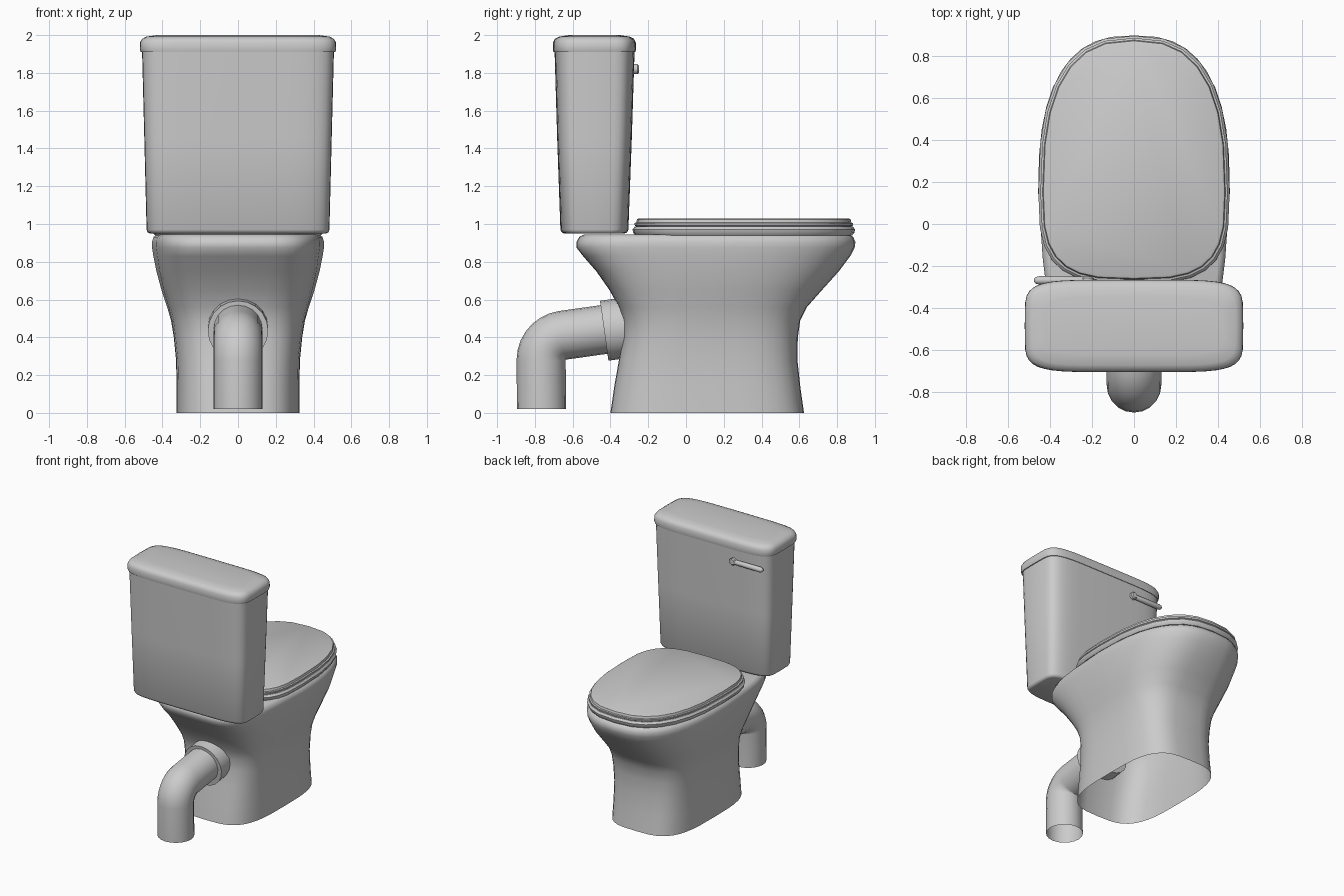
import bpy, bmesh, math
from mathutils import Vector

if "Cube" in bpy.data.objects:
    bpy.data.objects.remove(bpy.data.objects["Cube"])


def loft(name, rings, cap_start=True, cap_end=True, angle=35):
    """Skin a list of equal-length point rings into a smooth-shaded object."""
    bm = bmesh.new()
    rows = [[bm.verts.new(p) for p in ring] for ring in rings]
    n = len(rows[0])
    for a, b in zip(rows, rows[1:]):
        for i in range(n):
            j = (i + 1) % n
            bm.faces.new((a[i], a[j], b[j], b[i]))
    if cap_start:
        bm.faces.new(rows[0][::-1])
    if cap_end:
        bm.faces.new(rows[-1])
    bmesh.ops.recalc_face_normals(bm, faces=bm.faces)
    me = bpy.data.meshes.new(name)
    bm.to_mesh(me)
    bm.free()
    ob = bpy.data.objects.new(name, me)
    bpy.context.collection.objects.link(ob)
    bpy.ops.object.select_all(action='DESELECT')
    ob.select_set(True)
    bpy.context.view_layer.objects.active = ob
    bpy.ops.object.shade_smooth_by_angle(angle=math.radians(angle))
    return ob


def egg(z, y0, y1, hw, yc, nf, nr, taper=0.0, count=40):
    """Rounded outline: separate curvature for the +y and -y halves."""
    pts = []
    for i in range(count):
        t = 2 * math.pi * i / count
        c, s = math.cos(t), math.sin(t)
        e = 2 / (nf if s >= 0 else nr)
        u, v = abs(c) ** e, abs(s) ** e
        w = hw * (1 - taper * v) if s < 0 else hw
        y = yc + v * (y1 - yc) if s >= 0 else yc - v * (yc - y0)
        pts.append((math.copysign(u * w, c), y, z))
    return pts


def tube_ring(centre, axis, r, count=20):
    """Circle around an axis lying anywhere in space."""
    q = Vector(axis).to_track_quat('Z', 'Y')
    return [Vector(centre) + q @ Vector((r * math.cos(2 * math.pi * i / count),
                                         r * math.sin(2 * math.pi * i / count), 0))
            for i in range(count)]


# Pedestal and bowl in one flowing shell, open underneath
bowl = [  # z, y back, y front, half width, widest y, n front, n back, taper
    (0.00, -0.40, 0.625, 0.325, 0.11, 3.4, 3.4, 0.00),
    (0.14, -0.38, 0.605, 0.325, 0.11, 3.4, 3.4, 0.00),
    (0.28, -0.355, 0.59, 0.328, 0.11, 3.4, 3.4, 0.00),
    (0.40, -0.335, 0.592, 0.34, 0.12, 3.3, 3.5, 0.00),
    (0.49, -0.335, 0.605, 0.355, 0.12, 3.2, 3.6, 0.02),
    (0.56, -0.355, 0.64, 0.375, 0.13, 3.0, 3.8, 0.04),
    (0.65, -0.405, 0.72, 0.405, 0.14, 2.8, 4.0, 0.06),
    (0.75, -0.475, 0.81, 0.432, 0.15, 2.7, 4.2, 0.08),
    (0.83, -0.545, 0.87, 0.448, 0.15, 2.6, 4.5, 0.10),
    (0.875, -0.58, 0.893, 0.455, 0.15, 2.6, 4.5, 0.10),
    (0.905, -0.58, 0.897, 0.456, 0.15, 2.6, 4.5, 0.10),
    (0.932, -0.565, 0.885, 0.447, 0.15, 2.6, 4.5, 0.10),
    (0.945, -0.54, 0.86, 0.425, 0.15, 2.6, 4.5, 0.10),
]
loft("bowl", [egg(*s) for s in bowl], cap_start=False, angle=50)


# Seat and lid: stacked slabs sharing the bowl outline
def slab(name, levels):
    loft(name, [egg(z, -0.283 + d, 0.895 - d, 0.455 - d, 0.15, 2.6, 3.2, count=28)
                for z, d in levels])


slab("seat", [(0.94, 0.015), (0.955, 0.003), (0.972, 0.0), (0.987, 0.012)])
slab("lid", [(0.985, 0.022), (0.992, 0.012), (1.005, 0.01), (1.008, 0.02),
             (1.025, 0.024), (1.03, 0.034)])


# Cistern: tapered rounded box with its overhanging cover
def box_ring(z, y0, y1, hw):
    return egg(z, y0, y1, hw, (y0 + y1) / 2, 5.5, 5.5)


loft("tank", [box_ring(*s) for s in (
    (0.95, -0.645, -0.325, 0.465), (0.955, -0.657, -0.313, 0.478),
    (0.97, -0.665, -0.305, 0.484), (1.45, -0.682, -0.287, 0.496),
    (1.92, -0.696, -0.272, 0.508))], angle=50)
loft("tank_cover", [box_ring(*s) for s in (
    (1.91, -0.702, -0.268, 0.515), (1.925, -0.705, -0.265, 0.52),
    (1.96, -0.704, -0.266, 0.519), (1.98, -0.695, -0.275, 0.508),
    (1.992, -0.672, -0.298, 0.485), (2.0, -0.62, -0.35, 0.43))], angle=50)

# Waste pipe: vertical drop, tight elbow, slightly rising run into the bowl
tilt = math.radians(8)
pivot_y, pivot_z, r = -0.635, 0.28, 0.13
rings = [tube_ring((0, pivot_y - r, 0.02), (0, 0, 1), r)]
steps = 7
for k in range(steps + 1):
    a = (math.pi / 2 - tilt) * k / steps
    centre = (0, pivot_y - (r + 0.002) * math.cos(a), pivot_z + (r + 0.002) * math.sin(a))
    rings.append(tube_ring(centre, (0, math.sin(a), math.cos(a)), r))
run = Vector((0, math.cos(tilt), math.sin(tilt)))
rings.append(tube_ring(Vector(centre) + run * 0.38, run, r))
loft("waste_pipe", rings, cap_start=False, angle=50)

# Collar where the pipe enters the bowl
start = Vector((0, -0.433, 0.435))
loft("pipe_collar", [tube_ring(start + run * d, run, rad)
                     for d, rad in ((0, 0.13), (0, 0.16), (0.16, 0.16))])

# Flush lever: round pivot and tapered arm on the seat-side face of the tank
loft("lever_pivot", [tube_ring((-0.22, y, 1.82), (0, 1, 0), rad, 16)
                     for y, rad in ((-0.30, 0.027), (-0.257, 0.027), (-0.25, 0.02))])
loft("flush_lever", [tube_ring((x, -0.268, 1.817), (-1, 0, 0), rad, 12)
                     for x, rad in ((-0.205, 0.012), (-0.22, 0.018), (-0.45, 0.02),
                                    (-0.467, 0.016), (-0.475, 0.008))], angle=60)
